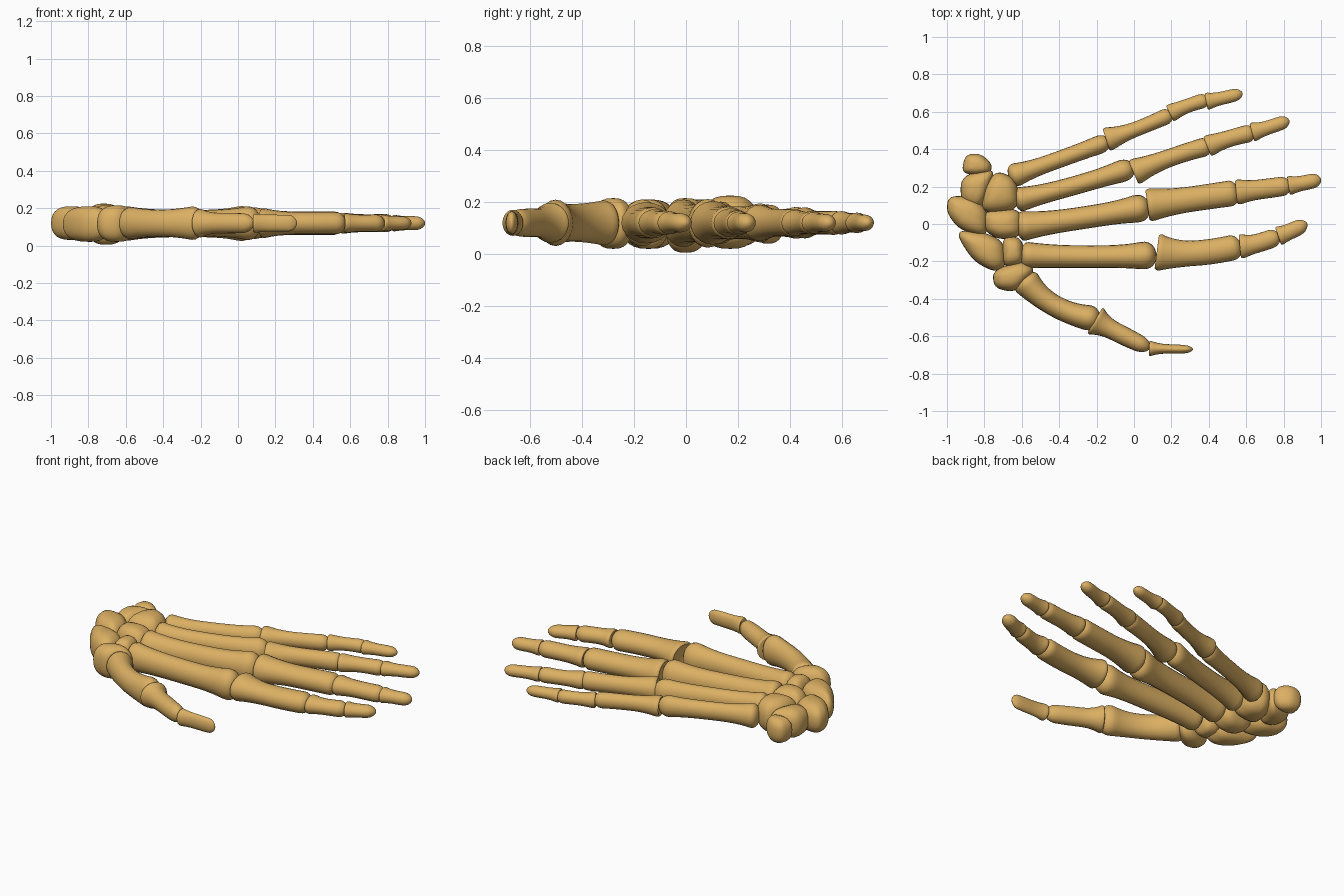
import bpy, bmesh, math
from mathutils import Vector

if "Cube" in bpy.data.objects:
    bpy.data.objects.remove(bpy.data.objects["Cube"])

bone_mat = bpy.data.materials.new("bone_tan")
bone_mat.diffuse_color = (0.71, 0.43, 0.125, 1)
bone_mat.use_nodes = True
bone_mat.node_tree.nodes["Principled BSDF"].inputs["Base Color"].default_value = bone_mat.diffuse_color
SEG = 20


def loft(name, rings, first, last):
    """Skin closed rings of points, closing both ends with a pole."""
    bm = bmesh.new()
    vr = [[bm.verts.new(p) for p in r] for r in rings]
    n = len(vr[0])
    for a, b in zip(vr, vr[1:]):
        for i in range(n):
            j = (i + 1) % n
            bm.faces.new((a[i], a[j], b[j], b[i]))
    for ring, pole in ((vr[0], first), (vr[-1], last)):
        p = bm.verts.new(pole)
        for i in range(n):
            bm.faces.new((ring[i], ring[(i + 1) % n], p))
    bmesh.ops.recalc_face_normals(bm, faces=bm.faces)
    me = bpy.data.meshes.new(name)
    bm.to_mesh(me)
    bm.free()
    me.materials.append(bone_mat)
    ob = bpy.data.objects.new(name, me)
    bpy.context.collection.objects.link(ob)
    bpy.ops.object.select_all(action='DESELECT')
    ob.select_set(True)
    bpy.context.view_layer.objects.active = ob
    bpy.ops.object.shade_smooth_by_angle(angle=math.radians(50))
    return ob


def long_bone(name, p0, pm, p1, w, h, caps=(0.03, 0.05), cup=0.0, z=0.12, flare=2.2):
    """Long bone from p0 through pm to p1; w, h are sizes at base, shaft, head."""
    p0, pm, p1 = (Vector((p[0], p[1], z)) for p in (p0, pm, p1))
    ctrl = 2 * pm - (p0 + p1) / 2
    length = (pm - p0).length + (p1 - pm).length
    rings, n = [], 26
    for i in range(1, n):
        t = (1 - math.cos(math.pi * i / n)) / 2
        c = p0 * (1 - t) ** 2 + ctrl * 2 * t * (1 - t) + p1 * t * t
        tan = ((ctrl - p0) * (1 - t) + (p1 - ctrl) * t).normalized()
        side = Vector((-tan.y, tan.x, 0))
        k = abs(2 * t - 1) ** flare
        e = 0 if t < 0.5 else 2
        # rounded ends; a cupped base keeps a wide rim
        d0, d1 = min(1, t * length / caps[0]), min(1, (1 - t) * length / caps[1])
        f0, f1 = math.sqrt(1 - (1 - d0) ** 2), math.sqrt(1 - (1 - d1) ** 2)
        if cup:
            f0 = 0.75 + 0.25 * f0
        rw = (w[1] + (w[e] - w[1]) * k) * f0 * f1 / 2
        rh = (h[1] + (h[e] - h[1]) * k) * f0 * f1 / 2
        rings.append([c + side * rw * math.cos(a) + Vector((0, 0, rh * math.sin(a)))
                      for a in (2 * math.pi * s / SEG for s in range(SEG))])
    return loft(name, rings, p0 + (pm - p0).normalized() * cup, p1)


def wrist_bone(name, outline, z0, z1, grow=1.08):
    """Pebble with a rounded polygon outline and domed top and bottom."""
    pts = [Vector(p) for p in outline]
    for _ in range(3):
        pts = [q for a, b in zip(pts, pts[1:] + pts[:1])
               for q in (a * 0.78 + b * 0.22, a * 0.22 + b * 0.78)]
    c = sum(pts, Vector((0, 0))) / len(pts)
    zc, hz = (z0 + z1) / 2, (z1 - z0) / 2
    rings, n = [], 14
    for i in range(1, n):
        a = math.pi * i / n
        u = -math.cos(a)
        u = math.copysign(abs(u) ** 0.85, u)
        s = math.sin(a) ** 0.75 * grow
        rings.append([(c.x + (p.x - c.x) * s, c.y + (p.y - c.y) * s, zc + hz * u) for p in pts])
    return loft(name, rings, (c.x, c.y, z0), (c.x, c.y, z1))


# Wrist bones
wrist_bone("pisiform", [(-.92, .28), (-.90, .37), (-.82, .375), (-.76, .32), (-.77, .27), (-.86, .26)], .04, .19, 1.03)
wrist_bone("triquetrum", [(-.92, .12), (-.92, .25), (-.78, .29), (-.75, .26), (-.82, .08)], .03, .205)
wrist_bone("hamate", [(-.81, .06), (-.80, .20), (-.73, .28), (-.63, .23), (-.62, .08)], .02, .225)
wrist_bone("capitate", [(-.80, -.03), (-.80, .07), (-.61, .08), (-.60, -.06), (-.72, -.08)], .005, .215)
wrist_bone("lunate", [(-1.0, .06), (-.99, .15), (-.85, .14), (-.78, .06), (-.79, -.07), (-.93, -.03)], .03, .21, 1.03)
wrist_bone("scaphoid", [(-.95, -.04), (-.80, -.05), (-.70, -.10), (-.69, -.22), (-.75, -.25), (-.86, -.19)], .02, .21)
wrist_bone("trapezoid", [(-.70, -.07), (-.60, -.08), (-.59, -.21), (-.70, -.23)], .02, .21, 1.1)
wrist_bone("trapezium", [(-.75, -.25), (-.60, -.20), (-.53, -.25), (-.63, -.36), (-.74, -.34)], .02, .215)

# Thumb
long_bone("thumb_metacarpal", (-.60, -.28), (-.42, -.44), (-.18, -.51), (.17, .115, .155), (.19, .145, .21), (.05, .07))
long_bone("thumb_proximal", (-.21, -.515), (-.09, -.58), (.085, -.665), (.18, .10, .08), (.17, .11, .10), cup=.02)
long_bone("thumb_distal", (.08, -.665), (.19, -.668), (.315, -.67), (.09, .05, .035), (.105, .09, .085), (.02, .04), cup=.01)

# Index finger
long_bone("index_metacarpal", (-.61, -.165), (-.23, -.175), (.12, -.165), (.15, .12, .18), (.18, .14, .225), (.04, .09), flare=3)
long_bone("index_proximal", (.12, -.15), (.34, -.155), (.575, -.115), (.21, .135, .135), (.17, .12, .12), cup=.03)
long_bone("index_middle", (.565, -.12), (.67, -.10), (.78, -.06), (.145, .10, .095), (.115, .09, .10), cup=.015)
long_bone("index_distal", (.77, -.065), (.845, -.035), (.925, .005), (.11, .085, .065), (.095, .075, .06), (.02, .045), cup=.01)

# Middle finger
long_bone("middle_metacarpal", (-.63, -.015), (-.26, .035), (.085, .095), (.175, .12, .18), (.20, .145, .235), (.04, .09), z=.118, flare=3)
long_bone("middle_proximal", (.07, .10), (.32, .135), (.56, .17), (.185, .135, .14), (.18, .125, .125), cup=.03)
long_bone("middle_middle", (.545, .17), (.69, .187), (.84, .208), (.145, .105, .10), (.12, .095, .10), cup=.015)
long_bone("middle_distal", (.825, .205), (.91, .22), (1.0, .24), (.11, .08, .07), (.095, .075, .065), (.02, .045), cup=.01)

# Ring finger
long_bone("ring_metacarpal", (-.64, .125), (-.32, .205), (.0, .305), (.145, .10, .14), (.18, .125, .18), (.04, .08), flare=3)
long_bone("ring_proximal", (-.005, .275), (.21, .36), (.41, .42), (.15, .095, .105), (.15, .105, .11), cup=.025)
long_bone("ring_middle", (.39, .415), (.52, .46), (.645, .49), (.125, .09, .10), (.11, .085, .095), cup=.015)
long_bone("ring_distal", (.63, .49), (.73, .52), (.83, .555), (.11, .075, .065), (.09, .07, .06), (.02, .045), cup=.01)

# Little finger
long_bone("little_metacarpal", (-.67, .25), (-.40, .345), (-.13, .445), (.15, .09, .11), (.165, .105, .145), (.05, .07), flare=3)
long_bone("little_proximal", (-.15, .45), (.03, .515), (.205, .59), (.14, .08, .09), (.13, .09, .095), cup=.025)
long_bone("little_middle", (.19, .59), (.295, .635), (.40, .665), (.105, .075, .085), (.10, .075, .085), cup=.015)
long_bone("little_distal", (.385, .655), (.48, .675), (.58, .70), (.10, .07, .06), (.085, .065, .055), (.02, .045), cup=.01)
